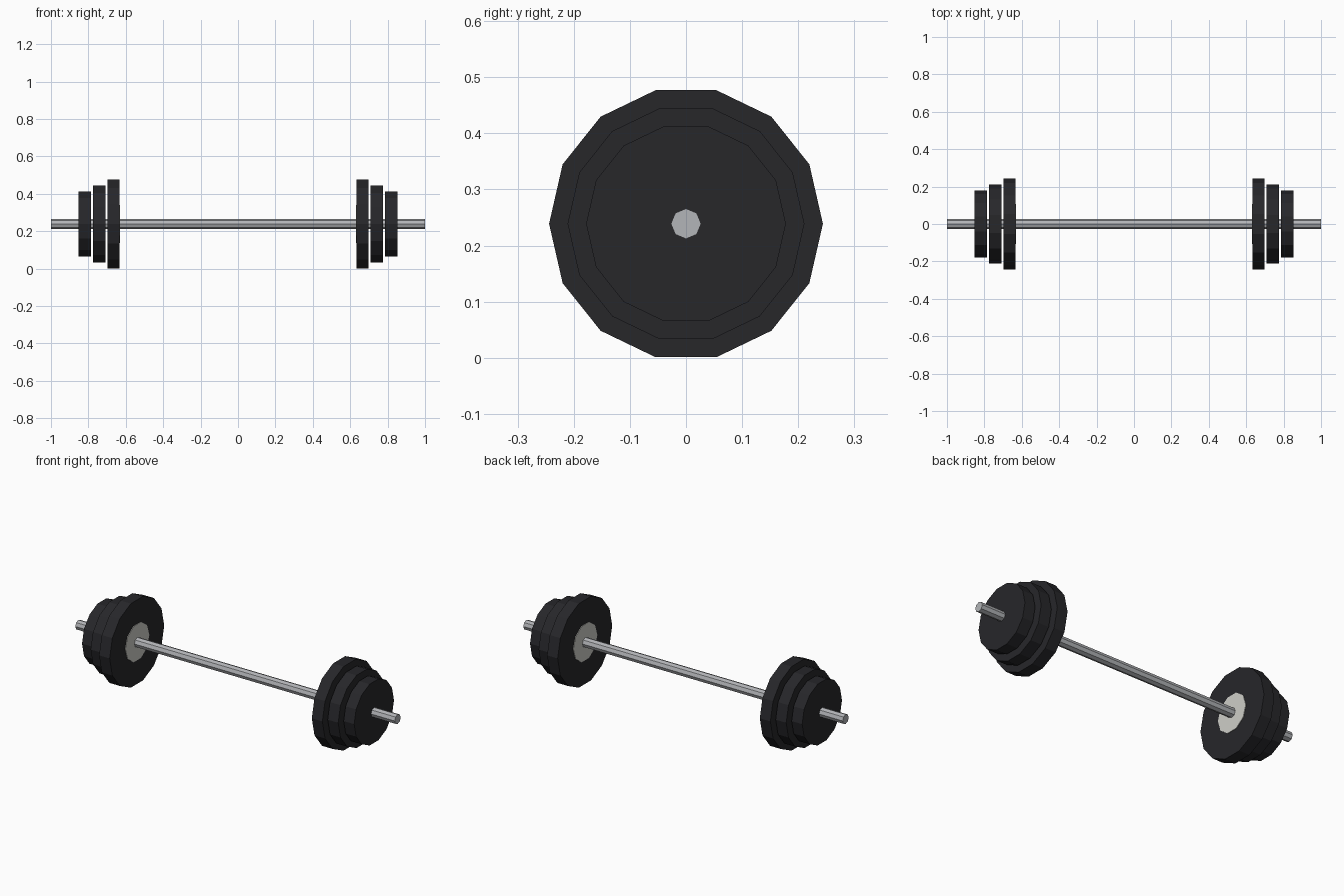
import bpy, math

if "Cube" in bpy.data.objects:
    bpy.data.objects.remove(bpy.data.objects["Cube"])

ZC = 0.239  # height of the bar axis


def material(name, rgb):
    m = bpy.data.materials.new(name)
    m.diffuse_color = (*rgb, 1)
    m.use_nodes = True
    m.node_tree.nodes["Principled BSDF"].inputs["Base Color"].default_value = m.diffuse_color
    return m


steel = material("steel", (0.45, 0.46, 0.48))
rubber = material("black_rubber", (0.02, 0.02, 0.023))
hub = material("pale_metal", (0.62, 0.62, 0.58))


def x_cylinder(name, x0, x1, radius, sides, mat):
    """Flat-shaded prism along x with a corner pointing along y."""
    bpy.ops.mesh.primitive_cylinder_add(vertices=sides, radius=radius, depth=abs(x1 - x0))
    o = bpy.context.object
    o.name = name
    # primitive starts with a corner on +y, which the tilt about y leaves in place
    o.rotation_euler = (0, math.pi / 2, 0)
    o.location = ((x0 + x1) / 2, 0, ZC)
    o.data.materials.append(mat)
    return o


# Bar
x_cylinder("bar", -1, 1, 0.027, 8, steel)

# Stepped plates and inner hub disc on each end
plates = [("large_plate", 0.633, 0.244), ("medium_plate", 0.709, 0.211), ("small_plate", 0.786, 0.178)]
for side, s in (("left", -1), ("right", 1)):
    for name, x, r in plates:
        x_cylinder(f"{side}_{name}", s * x, s * (x + 0.066), r, 14, rubber)
    x_cylinder(f"{side}_inner_collar", s * 0.630, s * 0.64, 0.107, 10, hub)
